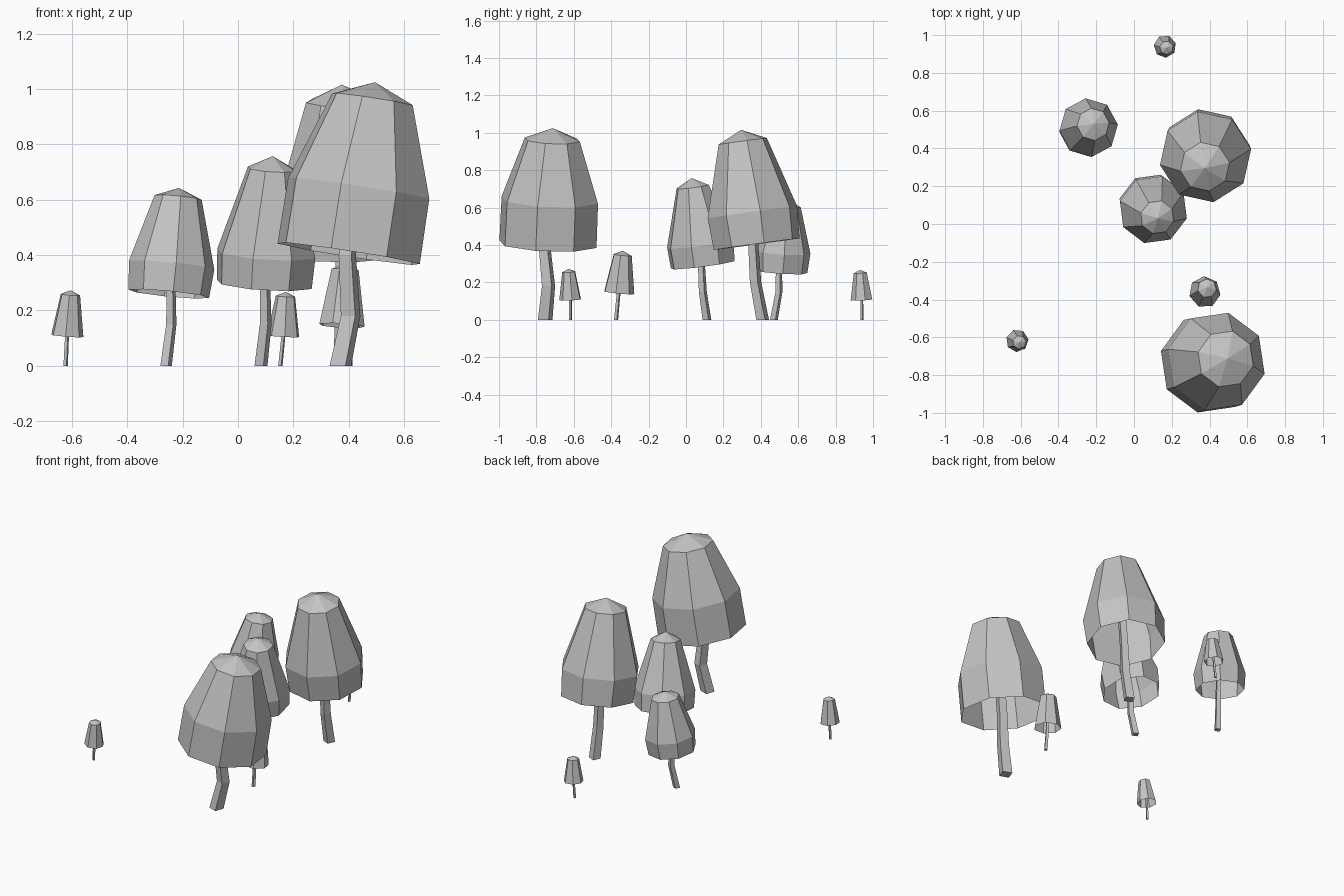
import bpy, bmesh, math
from mathutils import Vector

cube = bpy.data.objects.get("Cube")
if cube:
    bpy.data.objects.remove(cube, do_unlink=True)

grey = bpy.data.materials.new("light_grey")
grey.use_nodes = True
grey.diffuse_color = (0.55, 0.55, 0.55, 1)
grey.node_tree.nodes["Principled BSDF"].inputs["Base Color"].default_value = (0.55, 0.55, 0.55, 1)


def finish(bm, name):
    bmesh.ops.recalc_face_normals(bm, faces=bm.faces)
    mesh = bpy.data.meshes.new(name)
    bm.to_mesh(mesh)
    bm.free()
    mesh.materials.append(grey)
    obj = bpy.data.objects.new(name, mesh)
    bpy.context.collection.objects.link(obj)


def ring(bm, centre, radius, sides, twist, turn=None):
    verts = []
    for i in range(sides):
        a = math.radians(twist) + math.tau * i / sides
        offset = Vector((radius * math.cos(a), radius * math.sin(a), 0))
        if turn:
            offset.rotate(turn)
        verts.append(bm.verts.new(centre + offset))
    return verts


def bridge(bm, low, high):
    for i in range(len(low)):
        j = (i + 1) % len(low)
        bm.faces.new((low[i], low[j], high[j], high[i]))


def cap(name, base, apex, rings, sides, twist):
    """Open faceted bell; rings are (fraction of height, radius)."""
    base, apex = Vector(base), Vector(apex)
    turn = Vector((0, 0, 1)).rotation_difference(apex - base)
    bm = bmesh.new()
    loops = [ring(bm, base.lerp(apex, t), r, sides, twist, turn) for t, r in rings]
    for low, high in zip(loops, loops[1:]):
        bridge(bm, low, high)
    tip = bm.verts.new(apex)
    top = loops[-1]
    for i in range(sides):
        bm.faces.new((top[i], top[(i + 1) % sides], tip))
    finish(bm, name)


def stem(name, path, radius, twist):
    """Bent four-sided stalk running up inside the cap."""
    bm = bmesh.new()
    loops = [ring(bm, Vector(p), radius * (1 - 0.1 * i), 4, twist) for i, p in enumerate(path)]
    for low, high in zip(loops, loops[1:]):
        bridge(bm, low, high)
    bm.faces.new(loops[0])
    bm.faces.new(loops[-1])
    finish(bm, name)


# Tall mushrooms: cap with a rim band, and a bent stem
cap("front_cap", (.40, -.738, .405), (.495, -.712, 1.025),
    [(0, .268), (.38, .266), (.9, .152)], 8, 31)
stem("front_stem", [(.37, -.753, 0), (.407, -.735, .18), (.395, -.757, .4), (.47, -.72, .9)], .043, 25)

cap("back_right_cap", (.38, .378, .405), (.375, .295, 1.016),
    [(0, .235), (.28, .245), (.9, .132)], 8, 10)
stem("back_right_stem", [(.38, .41, 0), (.38, .372, .2), (.38, .36, .4), (.38, .31, .9)], .036, 20)

cap("middle_cap", (.095, .09, .295), (.126, .03, .758),
    [(0, .178), (.24, .184), (.9, .09)], 8, 30)
stem("middle_stem", [(.083, .112, 0), (.1, .09, .15), (.098, .083, .29), (.12, .04, .68)], .025, 20)

cap("back_left_cap", (-.25, .503, .26), (-.213, .53, .643),
    [(0, .147), (.27, .156), (.91, .086)], 8, 6)
stem("back_left_stem", [(-.26, .47, 0), (-.241, .497, .15), (-.242, .497, .27), (-.22, .525, .58)], .022, 20)

# Small mushrooms: plain tapered cap and thin stem
small = [
    ("small_left", (-.618, -.618, .108), (-.605, -.627, .273), .06, 8, (-.623, -.617)),
    ("small_back", (.164, .94, .107), (.173, .932, .267), .06, 18, (.153, .942)),
    ("small_front", (.375, -.36, .145), (.388, -.338, .369), .084, 41, (.375, -.374)),
]
for name, base, apex, radius, twist, foot in small:
    cap(name + "_cap", base, apex, [(0, radius), (.9, radius * .6)], 7, twist)
    inner = Vector(base).lerp(Vector(apex), .8)
    stem(name + "_stem", [(*foot, 0), base, inner], radius * .14, 20)
